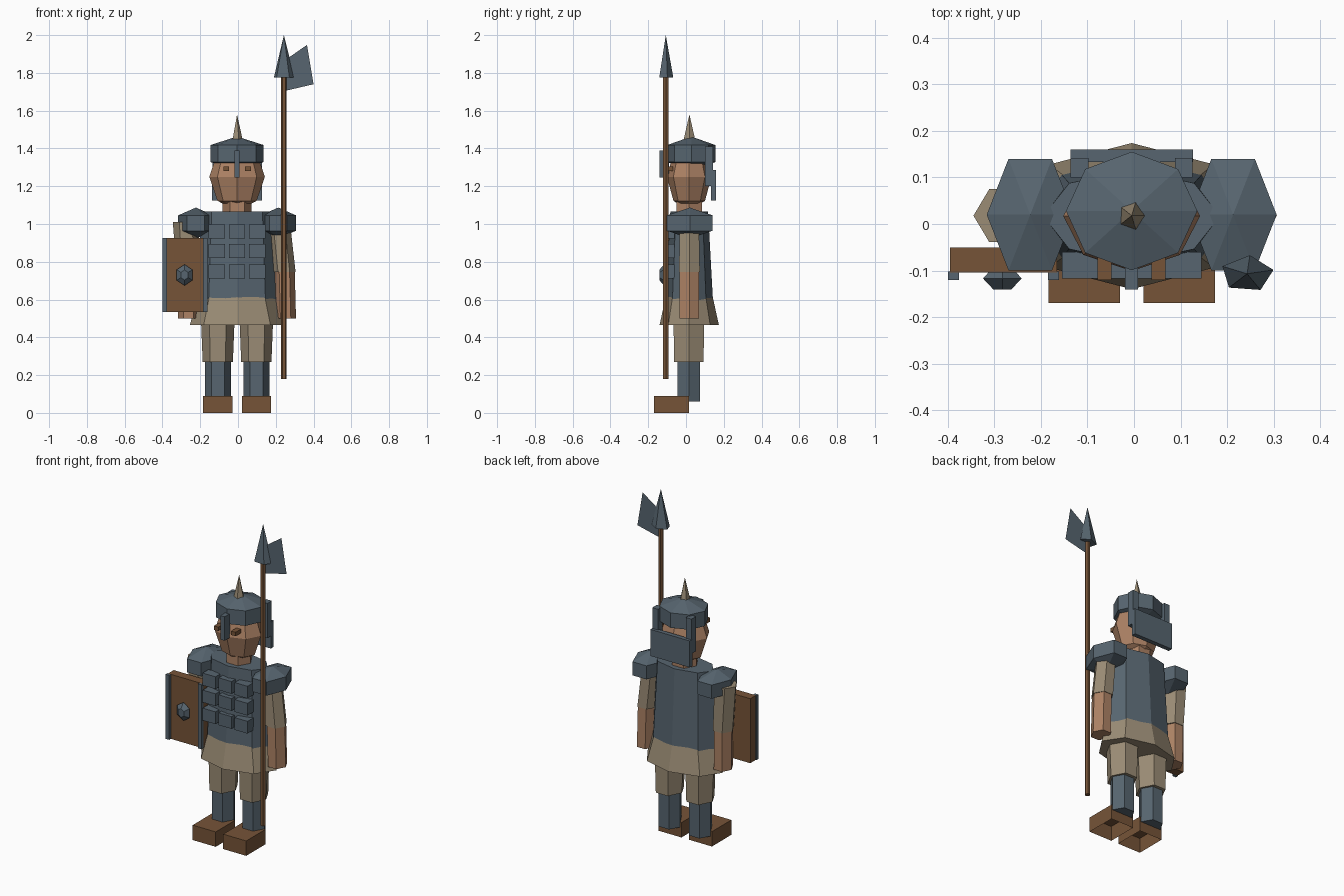
import bpy, bmesh, math

if "Cube" in bpy.data.objects:
    bpy.data.objects.remove(bpy.data.objects["Cube"])

CX, CY = -0.005, 0.017          # body axis


def mat(name, rgb):
    m = bpy.data.materials.new(name)
    m.diffuse_color = (*rgb, 1)
    m.use_nodes = True
    m.node_tree.nodes["Principled BSDF"].inputs["Base Color"].default_value = m.diffuse_color
    return m


STEEL = mat("steel", (0.095, 0.130, 0.160))
LEATHER = mat("leather", (0.180, 0.088, 0.039))
SKIN = mat("skin", (0.420, 0.225, 0.130))
CLOTH = mat("cloth", (0.325, 0.262, 0.178))


def finish(name, bm, material, fix=True):
    if fix:
        bmesh.ops.recalc_face_normals(bm, faces=bm.faces)
    me = bpy.data.meshes.new(name)
    bm.to_mesh(me)
    bm.free()
    me.materials.append(material)
    ob = bpy.data.objects.new(name, me)
    bpy.context.collection.objects.link(ob)
    return ob


def box(name, material, x, y, z, open_bottom=False):
    """Box from (min, max) ranges."""
    bm = bmesh.new()
    bmesh.ops.create_cube(bm, size=1)
    for v in bm.verts:
        v.co = [(r[0] + r[1]) / 2 + c * (r[1] - r[0]) for r, c in zip((x, y, z), v.co)]
    if open_bottom:
        bmesh.ops.delete(bm, geom=[f for f in bm.faces if f.normal.z < -0.9], context='FACES')
    return finish(name, bm, material, not open_bottom)


def loft(name, material, sides, rings, phase=0.0, along_y=False):
    """Stack of polygon rings (x, y, z, rx, ry); radius 0 makes a point."""
    bm = bmesh.new()
    loops = []
    for x, y, z, rx, ry in rings:
        if rx == 0:
            loops.append([bm.verts.new((x, y, z))])
            continue
        loop = []
        for i in range(sides):
            a = math.radians(phase) + math.tau * i / sides
            c, s = rx * math.cos(a), ry * math.sin(a)
            loop.append(bm.verts.new((x + c, y, z + s) if along_y else (x + c, y + s, z)))
        loops.append(loop)
    for a, b in zip(loops, loops[1:]):
        for i in range(sides):
            j = (i + 1) % sides
            if len(a) == 1:
                bm.faces.new((a[0], b[j], b[i]))
            elif len(b) == 1:
                bm.faces.new((a[i], a[j], b[0]))
            else:
                bm.faces.new((a[i], a[j], b[j], b[i]))
    for end in (loops[0], loops[-1]):
        if len(end) > 1:
            bm.faces.new(end)
    return finish(name, bm, material)


def ball(name, material, sides, c, r, bands, phase=0.0):
    """Low-poly sphere with the given number of latitude bands."""
    rings = []
    for k in range(bands + 1):
        t = -math.pi / 2 + math.pi * k / bands
        q = math.cos(t) if 0 < k < bands else 0
        rings.append((c[0], c[1], c[2] + r[2] * math.sin(t), r[0] * q, r[1] * q))
    return loft(name, material, sides, rings, phase)


# legs, boots and shoulder pads, once per side
for side, s in (("left", 1), ("right", -1)):
    x = CX + s * 0.102
    box(side + "_boot", LEATHER, (x - 0.077, x + 0.077), (-0.17, 0.015), (0, 0.09), True)
    loft(side + "_greave", STEEL, 6, [(x, 0.015, 0.06, 0.069, 0.069), (x, 0.015, 0.29, 0.069, 0.069)])
    loft(side + "_thigh", CLOTH, 6, [(x, 0.015, 0.27, 0.08, 0.09), (x, 0.015, 0.52, 0.09, 0.094)])
    ball(side + "_shoulder_pad", STEEL, 6, (CX + s * 0.218, 0.02, 1.005),
         (0.108, 0.160, 0.082), 3)

# tunic skirt and breastplate
loft("tunic_skirt", CLOTH, 8, [(CX, CY, 0.465, 0.25, 0.157), (CX, CY, 0.68, 0.19, 0.11)])
loft("breastplate", STEEL, 8, [(CX, CY, 0.59, 0.213, 0.126), (CX, CY, 1.065, 0.19, 0.1)])

# chest plates
for i in (-1, 0, 1):
    for row, z in enumerate((0.96, 0.857, 0.748)):
        x = CX + i * 0.107
        box(f"chest_plate_{row}_{i + 1}", STEEL, (x - 0.043, x + 0.043),
            (-0.117, -0.06), (z - 0.037, z + 0.037))

# arms
loft("left_sleeve", CLOTH, 6, [(0.243, 0.018, 0.745, 0.062, 0.064), (0.215, 0.018, 1.01, 0.06, 0.058)])
loft("left_forearm", SKIN, 6, [(0.252, 0.018, 0.5, 0.055, 0.06), (0.245, 0.018, 0.77, 0.055, 0.06)])
loft("right_sleeve", CLOTH, 6, [(-0.262, 0.018, 0.735, 0.062, 0.064), (-0.277, 0.018, 1.01, 0.068, 0.066)])
loft("right_forearm", SKIN, 6, [(-0.262, 0.018, 0.5, 0.055, 0.06), (-0.264, 0.018, 0.77, 0.055, 0.06)])

# neck and head
loft("neck", SKIN, 6, [(CX, CY, 1.02, 0.077, 0.077), (CX, CY, 1.16, 0.077, 0.077)])
ball("head", SKIN, 8, (CX, CY, 1.25), (0.147, 0.118, 0.18), 4)
for side, s in (("left", 1), ("right", -1)):
    x = CX + s * 0.058
    box(side + "_eye", LEATHER, (x - 0.015, x + 0.015), (-0.12, -0.07), (1.28, 1.304))

# helmet with spike, nose guard and neck guard
ball("helmet", STEEL, 8, (CX, 0.028, 1.373), (0.163, 0.147, 0.09), 3)
loft("helmet_spike", CLOTH, 5, [(CX, 0.018, 1.43, 0.033, 0.036), (CX, 0.018, 1.58, 0, 0)], 0)
box("nose_guard", STEEL, (-0.019, 0.009), (-0.141, -0.09), (1.245, 1.39))
box("neck_guard", STEEL, (-0.137, 0.127), (0.133, 0.16), (1.125, 1.285))
for side, s in (("left", 1), ("right", -1)):
    x = CX + s * 0.112
    box(side + "_guard_strap", STEEL, (x - 0.019, x + 0.019), (0.1, 0.142), (1.2, 1.41))

# shield with edge strips and boss
box("shield_board", LEATHER, (-0.395, -0.165), (-0.104, -0.05), (0.535, 0.925))
for side, x in (("outer", -0.388), ("inner", -0.173)):
    box(side + "_shield_strip", STEEL, (x - 0.012, x + 0.012), (-0.12, -0.102), (0.535, 0.925))
loft("shield_boss", STEEL, 6, [(-0.283, -0.098, 0.73, 0.028, 0.034), (-0.283, -0.117, 0.73, 0.048, 0.056),
                               (-0.283, -0.141, 0.73, 0.022, 0.027)], 30, True)

# pole weapon: shaft, point and sheet axe blade
loft("pole_shaft", LEATHER, 6, [(0.243, -0.107, 0.18, 0.015, 0.016), (0.243, -0.107, 1.8, 0.015, 0.016)])
loft("pole_point", STEEL, 5, [(0.243, -0.107, 1.775, 0.058, 0.04), (0.243, -0.107, 2.0, 0, 0)], 12)
bm = bmesh.new()
bm.faces.new([bm.verts.new((x, -0.107, z)) for x, z in
              ((0.25, 1.705), (0.4, 1.74), (0.365, 1.948), (0.25, 1.868))])
finish("axe_blade", bm, STEEL, False)
